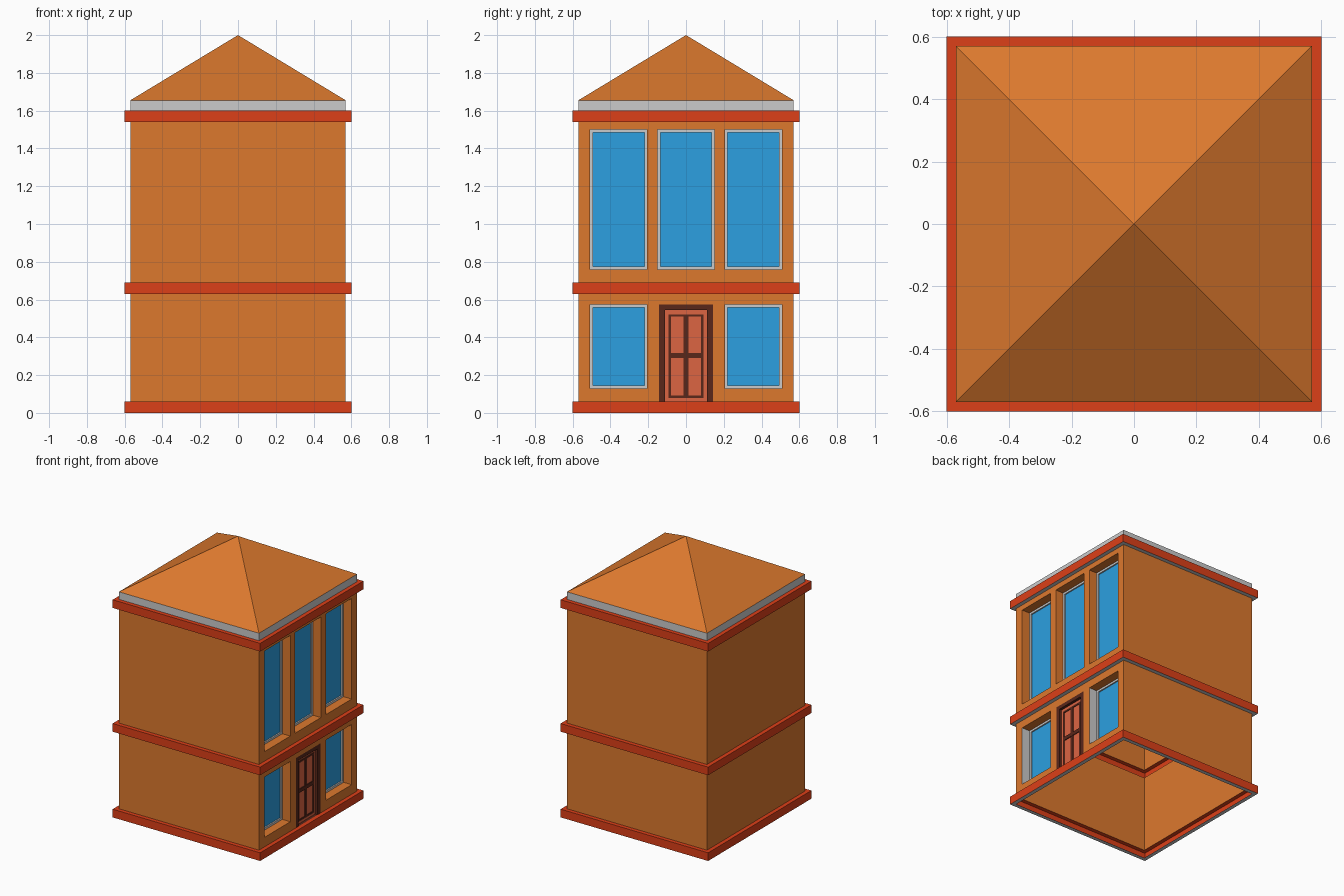
import bpy

if "Cube" in bpy.data.objects:
    bpy.data.objects.remove(bpy.data.objects["Cube"])

W, B = 0.57, 0.60          # wall and band half-widths


def material(name, r, g, b):
    m = bpy.data.materials.new(name)
    m.diffuse_color = (r, g, b, 1)
    m.use_nodes = True
    m.node_tree.nodes["Principled BSDF"].inputs["Base Color"].default_value = m.diffuse_color
    return m


ORANGE = material("orange", 0.72, 0.19, 0.027)
RED = material("red", 0.72, 0.05, 0.009)
BLUE = material("glass_blue", 0.025, 0.35, 0.75)
BROWN = material("dark_brown", 0.10, 0.02, 0.01)
SALMON = material("salmon", 0.72, 0.13, 0.055)


def build(name, verts, faces, mats=(), idx=None):
    me = bpy.data.meshes.new(name)
    me.from_pydata(verts, [], faces)
    for m in mats:
        me.materials.append(m)
    if idx:
        for p, i in zip(me.polygons, idx):
            p.material_index = i
    ob = bpy.data.objects.new(name, me)
    bpy.context.collection.objects.link(ob)
    return ob


def bridge(count):
    """Quads joining consecutive four-point rings."""
    return [(4 * k + i, 4 * k + (i + 1) % 4, 4 * k + 4 + (i + 1) % 4, 4 * k + 4 + i)
            for k in range(count - 1) for i in range(4)]


def square_shell(name, profile, mats=(), idx=None):
    verts = [(sx * r, sy * r, z) for r, z in profile
             for sx, sy in ((-1, -1), (1, -1), (1, 1), (-1, 1))]
    return build(name, verts, bridge(len(profile)), mats, idx)


def rect_rings(name, rings, mats=(), idx=None, cap=False):
    """Nested rectangles on the windowed wall: each ring is (rect, x)."""
    verts = [(x, y, z) for (y0, y1, z0, z1), x in rings
             for y, z in ((y0, z0), (y1, z0), (y1, z1), (y0, z1))]
    faces = bridge(len(rings))
    if cap:
        n = len(verts)
        faces.append((n - 4, n - 3, n - 2, n - 1))
    return build(name, verts, faces, mats, idx)


def inset(r, d):
    return (r[0] + d, r[1] - d, r[2] + d, r[3] - d)


def panel_with_holes(name, z0, z1, holes):
    ys = sorted({-W, W} | {v for h in holes for v in h[:2]})
    zs = sorted({z0, z1} | {v for h in holes for v in h[2:]})
    nz = len(zs)
    verts = [(W, y, z) for y in ys for z in zs]
    faces = []
    for i in range(len(ys) - 1):
        for j in range(nz - 1):
            cy, cz = (ys[i] + ys[i + 1]) / 2, (zs[j] + zs[j + 1]) / 2
            if not any(h[0] < cy < h[1] and h[2] < cz < h[3] for h in holes):
                faces.append((i * nz + j, (i + 1) * nz + j, (i + 1) * nz + j + 1, i * nz + j + 1))
    build(name, verts, faces, [ORANGE])


def plain_walls(name, z0, z1):
    c = ((W, W), (-W, W), (-W, -W), (W, -W))
    verts = [(x, y, z) for z in (z0, z1) for x, y in c]
    build(name, verts, [(i, i + 1, i + 5, i + 4) for i in range(3)], [ORANGE])


# Openings
side = (-0.507, -0.206), (0.206, 0.507)
lower = [(a, b, 0.13, 0.573) for a, b in side]
upper = [(a, b, 0.76, 1.50) for a, b in (side[0], (-0.15, 0.15), side[1])]
door = (-0.142, 0.142, 0.06, 0.573)

# Walls of the two storeys
for label, z0, z1, holes in (("lower", 0.06, 0.63, lower + [door]), ("upper", 0.69, 1.54, upper)):
    plain_walls(label + "_walls", z0, z1)
    panel_with_holes(label + "_facade", z0, z1, holes)

# Projecting bands, grey underneath
for label, z in (("base_band", 0.0), ("middle_band", 0.63), ("top_band", 1.54)):
    square_shell(label, [(W, z), (B, z), (B, z + 0.06), (W, z + 0.06)],
                 [RED, None], [1] * 4 + [0] * 8)

# Eaves strip and pyramid roof
square_shell("eaves", [(W, 1.60), (W, 1.655)])
build("roof", [(-W, -W, 1.655), (W, -W, 1.655), (W, W, 1.655), (-W, W, 1.655), (0, 0, 2)],
      [(i, (i + 1) % 4, 4) for i in range(4)], [ORANGE])

# Windows: reveal, thin frame, glass
for label, group, jamb in (("lower", lower, 1), ("upper", upper, 0)):
    for r in group:
        xf, xg = W - 0.065, W - 0.075
        rect_rings(label + "_window_reveal", [(r, W), (r, xf)], [ORANGE, None], [0, 0, 0, jamb])
        g = inset(r, 0.015)
        rect_rings(label + "_window_frame", [(r, xf), (g, xf), (g, xg)])
        rect_rings(label + "_window_glass", [(g, xg)], [BLUE], cap=True)

# Door: frame, leaf and raised lattice bars
xd = W - 0.02
leaf = (-0.112, 0.112, 0.06, 0.545)
rect_rings("door_frame", [(door, W), (leaf, W), (leaf, xd)], [BROWN])
rect_rings("door_leaf", [(leaf, xd)], [SALMON], cap=True)
bar = (-0.093, 0.093, 0.08, 0.522)
xb = xd + 0.005
rect_rings("door_border", [(bar, xd), (bar, xb), (inset(bar, 0.013), xb), (inset(bar, 0.013), xd)], [BROWN])
for name, r, x in (("door_upright", (-0.012, 0.012, 0.093, 0.509), xb),
                   ("door_rail", (-0.08, 0.08, 0.29, 0.317), xb + 0.001)):
    rect_rings(name, [(r, xd), (r, x)], [BROWN], cap=True)
